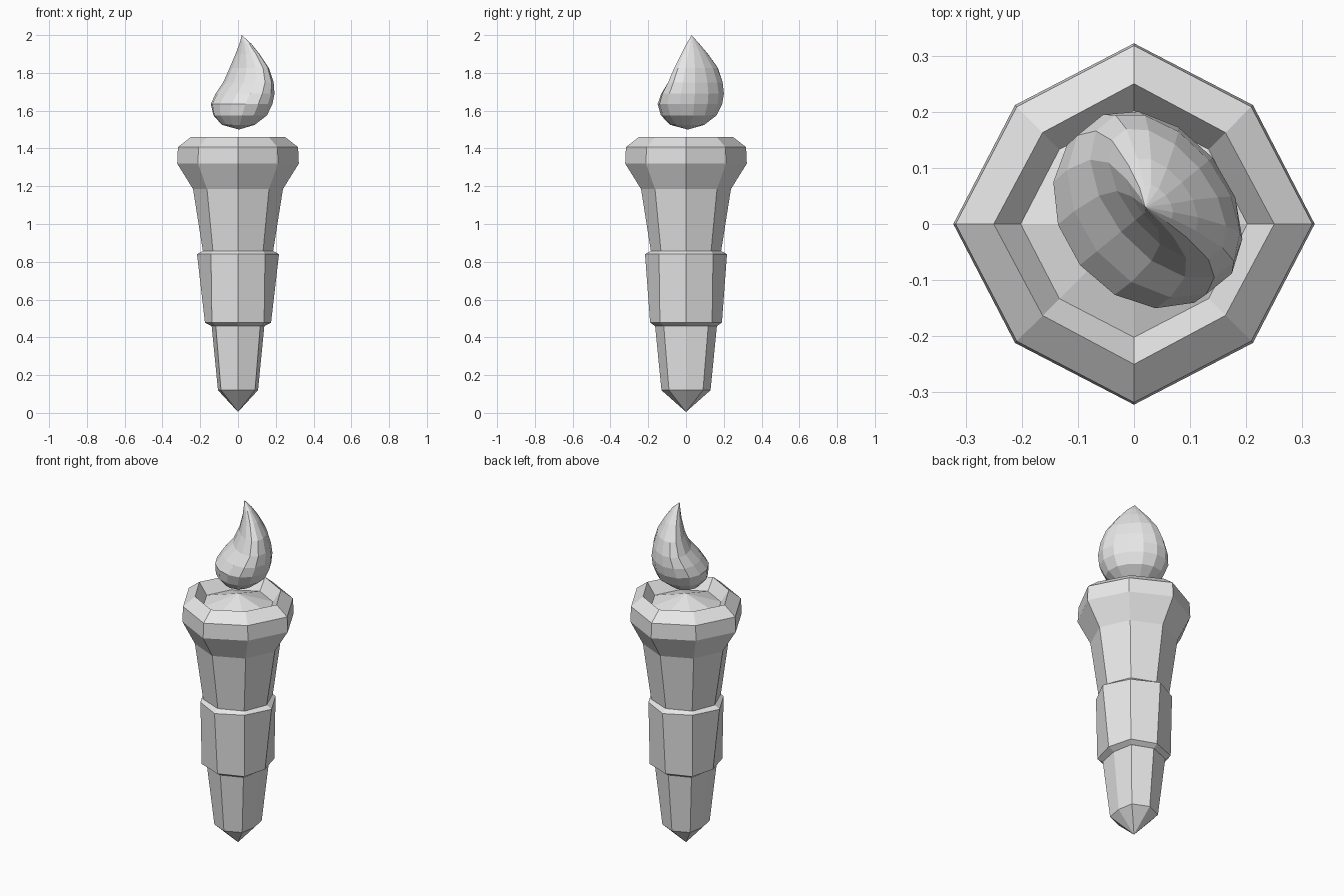
import bpy, bmesh
from math import cos, sin, pi, radians

cube = bpy.data.objects.get("Cube")
if cube:
    bpy.data.objects.remove(cube, do_unlink=True)

# One plain grey for everything
grey = bpy.data.materials.new("light_grey")
grey.use_nodes = True
colour = (0.8, 0.8, 0.8, 1)
grey.diffuse_color = colour
grey.node_tree.nodes["Principled BSDF"].inputs["Base Color"].default_value = colour


def loft(name, rings):
    """Skin a list of point rings; a ring of one point closes to a tip."""
    bm = bmesh.new()
    rows = [[bm.verts.new(p) for p in ring] for ring in rings]
    for low, high in zip(rows, rows[1:]):
        n = max(len(low), len(high))
        for i in range(n):
            j = (i + 1) % n
            corners = [low[i % len(low)], low[j % len(low)],
                       high[j % len(high)], high[i % len(high)]]
            bm.faces.new(list(dict.fromkeys(corners)))
    bmesh.ops.recalc_face_normals(bm, faces=bm.faces)
    mesh = bpy.data.meshes.new(name)
    bm.to_mesh(mesh)
    bm.free()
    mesh.materials.append(grey)
    obj = bpy.data.objects.new(name, mesh)
    bpy.context.collection.objects.link(obj)
    return obj


def octagon(rx, ry, d, z):
    """Eight corners: four on the axes, four on the diagonals."""
    return [(rx, 0, z), (d, d, z), (0, ry, z), (-d, d, z),
            (-rx, 0, z), (-d, -d, z), (0, -ry, z), (d, -d, z)]


# Pointed lower handle
loft("lower_handle", [
    [(0, 0, 0.005)],
    octagon(0.106, 0.13, 0.09, 0.12),
    octagon(0.14, 0.164, 0.118, 0.465),
    [(0, 0, 0.48)],
])

# Wider grip sleeve with chamfered ends
loft("grip_sleeve", [
    [(0, 0, 0.46)],
    octagon(0.14, 0.164, 0.118, 0.46),
    octagon(0.175, 0.19, 0.138, 0.478),
    octagon(0.217, 0.217, 0.143, 0.84),
    octagon(0.185, 0.185, 0.132, 0.858),
    [(0, 0, 0.858)],
])

# Flared bowl with a sunken rim and a shallow cone inside
loft("torch_bowl", [
    [(0, 0, 0.85)],
    octagon(0.185, 0.185, 0.132, 0.85),
    octagon(0.238, 0.238, 0.164, 1.185),
    octagon(0.322, 0.322, 0.212, 1.32),
    octagon(0.318, 0.318, 0.209, 1.407),
    octagon(0.25, 0.25, 0.163, 1.46),
    octagon(0.202, 0.202, 0.133, 1.395),
    [(0, 0, 1.46)],
])

# Curled flame: oval slices with a toe side, a back side and a half width
ANGLE = radians(39)
SIDES = 14


def flame_slice(z, toe, back, half):
    mid, depth = (toe + back) / 2, (back - toe) / 2
    ring = []
    for i in range(SIDES):
        t = 2 * pi * i / SIDES
        u, v = mid + depth * cos(t), half * sin(t)
        ring.append((u * cos(ANGLE) + v * sin(ANGLE),
                     u * sin(ANGLE) - v * cos(ANGLE) + 0.005, z))
    return ring


slices = [
    (1.525, -0.08, 0.085, 0.095),
    (1.575, -0.12, 0.15, 0.155),
    (1.635, -0.124, 0.174, 0.185),
    (1.69, -0.085, 0.18, 0.187),
    (1.75, -0.03, 0.172, 0.172),
    (1.825, 0.003, 0.15, 0.14),
    (1.90, 0.02, 0.11, 0.085),
    (1.955, 0.027, 0.073, 0.04),
]
loft("flame", [[(0.005, 0.01, 1.5)]] + [flame_slice(*s) for s in slices]
     + [[(0.02, 0.03, 2.0)]])
